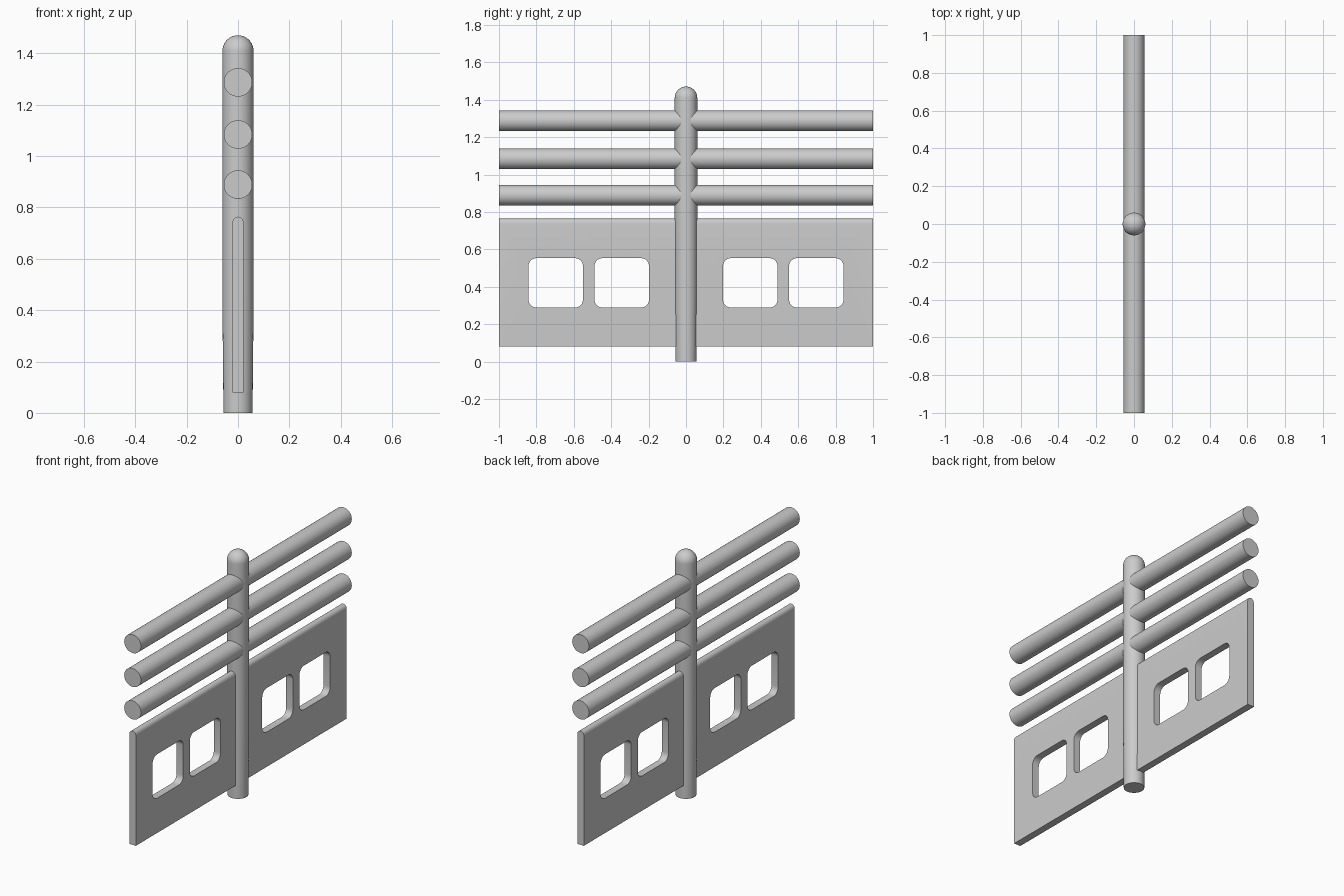
import bpy, bmesh, math
from mathutils import Matrix

if "Cube" in bpy.data.objects:
    bpy.data.objects.remove(bpy.data.objects["Cube"])


def make_object(name, bm, smooth=True):
    bmesh.ops.recalc_face_normals(bm, faces=bm.faces[:])
    mesh = bpy.data.meshes.new(name)
    bm.to_mesh(mesh)
    bm.free()
    ob = bpy.data.objects.new(name, mesh)
    bpy.context.collection.objects.link(ob)
    if smooth:
        shade(ob)
    return ob


def shade(ob):
    bpy.ops.object.select_all(action='DESELECT')
    bpy.context.view_layer.objects.active = ob
    ob.select_set(True)
    bpy.ops.object.shade_smooth_by_angle(angle=math.radians(35))


def prism(bm, points, axis_map, start, end):
    """Extrude a closed 2D outline from start to end along the mapped axis."""
    face = bm.faces.new([bm.verts.new(axis_map(a, b, start)) for a, b in points])
    new = bmesh.ops.extrude_face_region(bm, geom=[face])['geom']
    for v in new:
        if isinstance(v, bmesh.types.BMVert):
            v.co += axis_map(0, 0, end - start)


def arc(cx, cz, rx, rz, a0, a1, n):
    return [(cx + rx * math.cos(math.radians(a0 + (a1 - a0) * i / n)),
             cz + rz * math.sin(math.radians(a0 + (a1 - a0) * i / n)))
            for i in range(n + 1)]


# Post: slightly tapered foot and domed top, turned around z
SIDES = 48
profile = [(0.0565, 0), (0.0603, 0.37), (0.0603, 1.18)]
profile += arc(0, 1.41, 0.0603, 0.0603, 0, 84, 10)
bm = bmesh.new()
rings = [[bm.verts.new((r * math.cos(2 * math.pi * i / SIDES),
                        r * math.sin(2 * math.pi * i / SIDES), z))
          for i in range(SIDES)] for r, z in profile]
for low, high in zip(rings, rings[1:]):
    for i in range(SIDES):
        j = (i + 1) % SIDES
        bm.faces.new((low[i], low[j], high[j], high[i]))
bm.faces.new(rings[0])
bm.faces.new(rings[-1])
make_object("post", bm)

# Three round rails through the post
for name, z in (("lower", 0.889), ("middle", 1.084), ("upper", 1.287)):
    bm = bmesh.new()
    bmesh.ops.create_cone(bm, cap_ends=True, segments=48, radius1=0.0555,
                          radius2=0.0555, depth=2,
                          matrix=Matrix.Translation((0, 0, z))
                          @ Matrix.Rotation(math.pi / 2, 4, 'X'))
    make_object(name + "_rail", bm)


def along_y(a, b, t):
    from mathutils import Vector
    return Vector((a, t, b))


def along_x(a, b, t):
    from mathutils import Vector
    return Vector((t, a, b))


# Panel: flat board with a rounded top edge
T = 0.022
bm = bmesh.new()
prism(bm, [(-T, 0.08), (T, 0.08)] + arc(0, 0.738, T, 0.026, 0, 180, 12),
      along_y, -1, 1)
panel = make_object("panel", bm, smooth=False)

# Window cutter: four rounded openings
R, Z0, Z1 = 0.042, 0.289, 0.553
bm = bmesh.new()
for y0, y1 in ((-0.842, -0.551), (-0.489, -0.198), (0.198, 0.489), (0.551, 0.842)):
    outline = (arc(y1 - R, Z1 - R, R, R, 0, 90, 6)
               + arc(y0 + R, Z1 - R, R, R, 90, 180, 6)
               + arc(y0 + R, Z0 + R, R, R, 180, 270, 6)
               + arc(y1 - R, Z0 + R, R, R, 270, 360, 6))
    prism(bm, outline, along_x, -0.1, 0.1)
cutter = make_object("window_cutter", bm, smooth=False)
cutter.hide_render = True

# Cut the windows, then discard the cutter
cut = panel.modifiers.new("windows", 'BOOLEAN')
cut.operation = 'DIFFERENCE'
cut.solver = 'EXACT'
cut.object = cutter
bpy.context.view_layer.objects.active = panel
bpy.ops.object.modifier_apply(modifier=cut.name)
bpy.data.objects.remove(cutter)
shade(panel)
